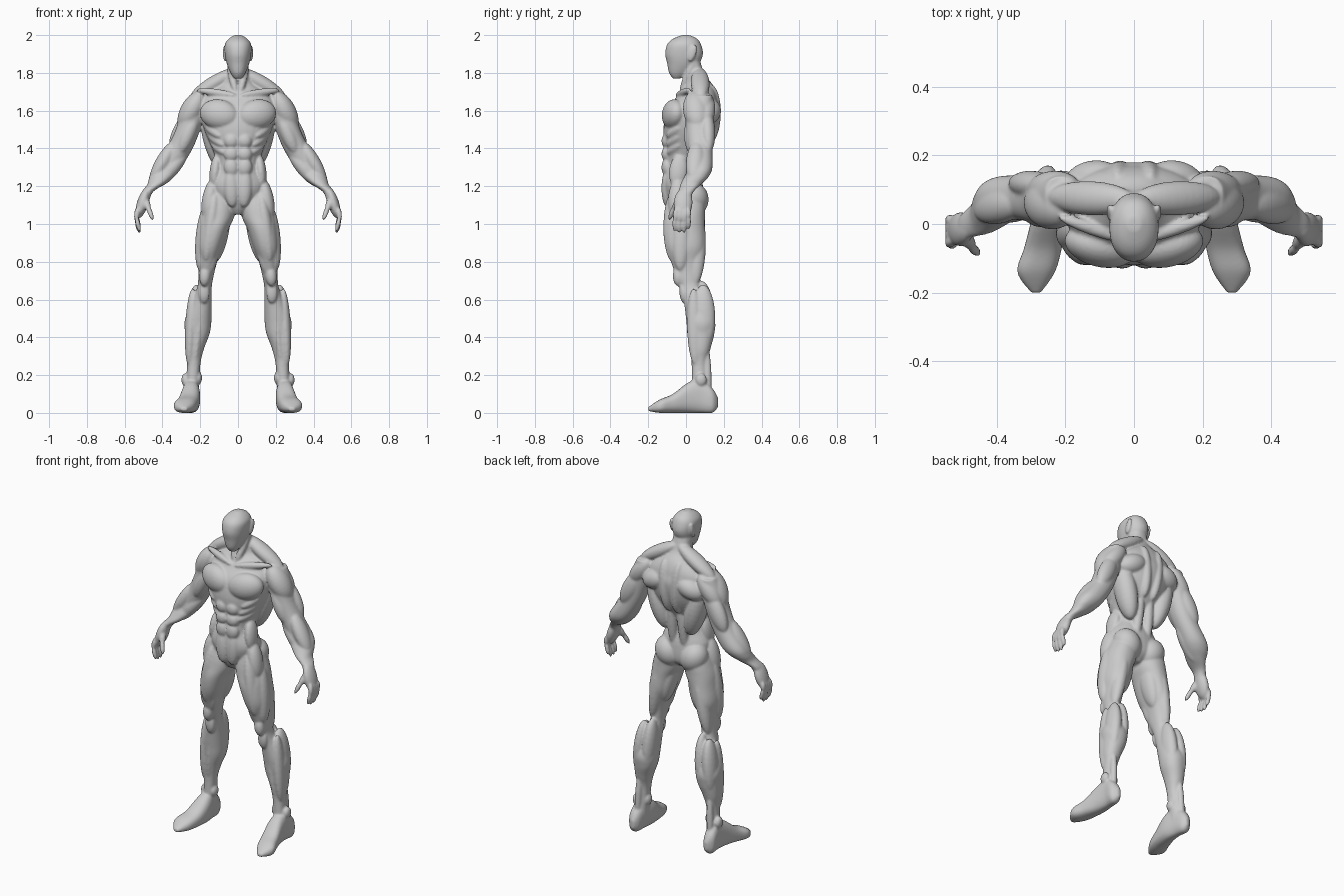
import bpy
import bmesh
from math import cos, sin, pi, copysign
from mathutils import Vector, Matrix

default_cube = bpy.data.objects.get("Cube")
if default_cube:
    bpy.data.objects.remove(default_cube, do_unlink=True)

bm = bmesh.new()
SIDES, STEPS = 32, 5


def section(height, inner, outer, front, back):
    """Level slice through a limb."""
    return height, inner, outer, front, back


def core_section(height, half_width, front, back):
    """Level slice through the torso or head, symmetric about the middle."""
    return height, -half_width, half_width, front, back


def foot_section(reach, inner, outer, sole, instep):
    """Upright slice across the foot."""
    return reach, inner, outer, sole, instep


def spline(before, start, end, after, t):
    """Smooth blend between two neighbouring slices."""
    return [0.5 * (2 * q + (r - p) * t + (2 * p - 5 * q + 4 * r - s) * t * t
                   + (3 * q - p - 3 * r + s) * t ** 3)
            for p, q, r, s in zip(before, start, end, after)]


def rounded(value, power):
    return copysign(abs(value) ** (2 / power), value)


def loft(*slices, upright=True, power=2.2):
    """Skin rounded slices, stacked along z when upright or else along y."""
    last = len(slices) - 1
    dense = []
    for i in range(last):
        for step in range(STEPS):
            dense.append(spline(slices[max(i - 1, 0)], slices[i], slices[i + 1],
                                slices[min(i + 2, last)], step / STEPS))
    dense.append(slices[last])
    rings = []
    for position, u_low, u_high, v_low, v_high in dense:
        ring = []
        for k in range(SIDES):
            angle = 2 * pi * k / SIDES
            u = (u_low + u_high + (u_high - u_low) * rounded(cos(angle), power)) / 2
            v = (v_low + v_high + (v_high - v_low) * rounded(sin(angle), power)) / 2
            ring.append(bm.verts.new((u, v, position) if upright else (u, position, v)))
        rings.append(ring)
    for lower, upper in zip(rings, rings[1:]):
        for k in range(SIDES):
            after = (k + 1) % SIDES
            bm.faces.new((lower[k], lower[after], upper[after], upper[k]))
    bm.faces.new(rings[0])
    bm.faces.new(rings[-1])


def muscle(start, end, width, depth):
    """Stretched ellipsoid from start to end; depth is measured front to back."""
    start, end = Vector(start), Vector(end)
    axis = (end - start).normalized()
    side = Vector((0, 1, 0)).cross(axis).normalized()
    frame = Matrix((side, axis.cross(side), axis)).transposed().to_4x4()
    size = Matrix.Diagonal((width, depth, (end - start).length / 2, 1))
    place = Matrix.Translation((start + end) / 2) @ frame @ size
    bmesh.ops.create_uvsphere(bm, u_segments=24, v_segments=16, radius=1, matrix=place)


def build_torso():
    loft(core_section(height=1.05, half_width=.03, front=-.07, back=.04),
         core_section(height=1.1, half_width=.09, front=-.1, back=.09),
         core_section(height=1.2, half_width=.15, front=-.12, back=.09),
         core_section(height=1.3, half_width=.11, front=-.11, back=.07),
         core_section(height=1.38, half_width=.13, front=-.11, back=.1),
         core_section(height=1.5, half_width=.18, front=-.12, back=.16),
         core_section(height=1.6, half_width=.2, front=-.1, back=.18),
         core_section(height=1.66, half_width=.19, front=-.06, back=.17),
         core_section(height=1.7, half_width=.15, front=-.03, back=.16),
         core_section(height=1.74, half_width=.09, front=0, back=.14),
         core_section(height=1.79, half_width=.06, front=0, back=.1),
         core_section(height=1.88, half_width=.05, front=-.01, back=.07))
    # Chest plate, collar bone, neck cord, neck-to-shoulder slope
    muscle(start=(0, -.09, 1.56), end=(.2, -.04, 1.6), width=.08, depth=.06)
    muscle(start=(.01, -.05, 1.68), end=(.22, .02, 1.71), width=.02, depth=.02)
    muscle(start=(.05, .04, 1.86), end=(.01, -.03, 1.69), width=.02, depth=.02)
    muscle(start=(0, .07, 1.82), end=(.25, .08, 1.67), width=.04, depth=.05)
    # Abdominals in rows, then ribs and flank
    for z, tall in ((1.44, .04), (1.37, .04), (1.3, .05), (1.19, .1)):
        muscle(start=(.03, -.1, z - tall), end=(.04, -.1, z + tall), width=.04, depth=.03)
    for rib in range(3):
        slide = Vector((-.015, 0, -.045)) * rib
        muscle(start=slide + Vector((.17, -.02, 1.52)),
               end=slide + Vector((.09, -.1, 1.46)), width=.024, depth=.024)
    muscle(start=(.11, -.03, 1.37), end=(.13, -.05, 1.19), width=.03, depth=.05)
    # Side of back, shoulder blade, upper back, spinal column
    muscle(start=(.17, .08, 1.62), end=(.08, .07, 1.28), width=.06, depth=.07)
    muscle(start=(.04, .14, 1.63), end=(.2, .11, 1.56), width=.06, depth=.06)
    muscle(start=(.05, .13, 1.74), end=(.03, .12, 1.42), width=.04, depth=.06)
    muscle(start=(.03, .1, 1.5), end=(.04, .06, 1.16), width=.03, depth=.03)
    # Seat
    muscle(start=(.04, .04, 1.05), end=(.13, .04, 1.21), width=.08, depth=.08)


def build_head():
    loft(core_section(height=1.77, half_width=.02, front=-.07, back=-.03),
         core_section(height=1.8, half_width=.04, front=-.09, back=.02),
         core_section(height=1.85, half_width=.06, front=-.1, back=.07),
         core_section(height=1.9, half_width=.07, front=-.11, back=.09),
         core_section(height=1.95, half_width=.07, front=-.1, back=.08),
         core_section(height=1.98, half_width=.05, front=-.07, back=.06),
         core_section(height=2, half_width=.02, front=-.02, back=.02))
    # Ear
    muscle(start=(.07, .02, 1.86), end=(.07, .05, 1.95), width=.01, depth=.02)


def build_arm():
    loft(section(height=1.68, inner=.17, outer=.26, front=.03, back=.14),
         section(height=1.6, inner=.17, outer=.3, front=0, back=.14),
         section(height=1.5, inner=.2, outer=.33, front=0, back=.14),
         section(height=1.4, inner=.24, outer=.38, front=.01, back=.14),
         section(height=1.3, inner=.3, outer=.45, front=.01, back=.14),
         section(height=1.25, inner=.34, outer=.47, front=-.01, back=.12),
         section(height=1.21, inner=.39, outer=.48, front=-.03, back=.08),
         section(height=1.17, inner=.45, outer=.51, front=-.04, back=.04),
         section(height=1.12, inner=.47, outer=.52, front=-.05, back=.02))
    # Shoulder cap, biceps and triceps
    muscle(start=(.19, .04, 1.7), end=(.3, .07, 1.5), width=.06, depth=.07)
    muscle(start=(.17, .11, 1.69), end=(.3, .1, 1.52), width=.05, depth=.05)
    muscle(start=(.22, .03, 1.58), end=(.31, .03, 1.37), width=.04, depth=.04)
    muscle(start=(.24, .11, 1.6), end=(.35, .12, 1.38), width=.05, depth=.04)
    # Outer and inner forearm
    muscle(start=(.33, .06, 1.44), end=(.46, .04, 1.22), width=.04, depth=.05)
    muscle(start=(.27, .06, 1.39), end=(.43, .03, 1.2), width=.04, depth=.04)
    # Palm, fingers and thumb
    muscle(start=(.48, -.01, 1.19), end=(.53, -.02, 1.03), width=.03, depth=.05)
    for y, lift in ((-.06, .01), (-.036, 0), (-.01, 0), (.014, .02)):
        muscle(start=(.53, y * .8, 1.09), end=(.54, y, 1.01 + lift),
               width=.015, depth=.015)
        muscle(start=(.54, y, 1.03 + lift), end=(.52, y, .95 + lift),
               width=.013, depth=.013)
    muscle(start=(.5, -.02, 1.15), end=(.47, -.07, 1.07), width=.02, depth=.02)
    muscle(start=(.48, -.06, 1.1), end=(.45, -.09, 1.02), width=.014, depth=.014)


def build_leg():
    loft(section(height=1.18, inner=.05, outer=.15, front=-.08, back=.08),
         section(height=1.1, inner=.02, outer=.18, front=-.1, back=.1),
         section(height=1.04, inner=.02, outer=.2, front=-.11, back=.1),
         section(height=.97, inner=.05, outer=.21, front=-.12, back=.1),
         section(height=.88, inner=.08, outer=.22, front=-.11, back=.1),
         section(height=.8, inner=.11, outer=.21, front=-.08, back=.08),
         section(height=.72, inner=.13, outer=.21, front=-.05, back=.07),
         section(height=.65, inner=.14, outer=.22, front=-.02, back=.08),
         section(height=.5, inner=.14, outer=.28, front=0, back=.15),
         section(height=.42, inner=.15, outer=.28, front=.01, back=.15),
         section(height=.34, inner=.18, outer=.28, front=.02, back=.13),
         section(height=.25, inner=.2, outer=.27, front=.03, back=.11),
         section(height=.08, inner=.21, outer=.28, front=.03, back=.13))
    # Thigh: hip, front, outer, inner teardrop, inner and rear bellies
    muscle(start=(.13, -.04, 1.24), end=(.17, -.05, 1.02), width=.04, depth=.05)
    muscle(start=(.12, -.07, 1.17), end=(.17, -.07, .8), width=.04, depth=.05)
    muscle(start=(.17, -.02, 1.1), end=(.2, -.03, .75), width=.04, depth=.05)
    muscle(start=(.11, -.05, .98), end=(.15, -.03, .73), width=.03, depth=.04)
    muscle(start=(.06, .01, 1.1), end=(.12, .03, .8), width=.04, depth=.06)
    muscle(start=(.12, .06, 1.08), end=(.19, .05, .68), width=.04, depth=.05)
    # Knee cap and the pad beneath
    muscle(start=(.17, -.04, .78), end=(.18, -.04, .67), width=.03, depth=.03)
    muscle(start=(.18, -.02, .69), end=(.18, -.01, .58), width=.03, depth=.02)
    # Calf heads and shin
    muscle(start=(.17, .08, .7), end=(.19, .1, .37), width=.04, depth=.06)
    muscle(start=(.22, .09, .68), end=(.25, .1, .35), width=.04, depth=.06)
    muscle(start=(.24, .04, .66), end=(.26, .05, .25), width=.03, depth=.04)
    muscle(start=(.19, .02, .62), end=(.23, .05, .24), width=.02, depth=.03)
    # Ankle bones and heel cord
    muscle(start=(.28, .08, .21), end=(.28, .08, .14), width=.02, depth=.03)
    muscle(start=(.21, .07, .22), end=(.21, .07, .15), width=.02, depth=.03)
    muscle(start=(.24, .11, .36), end=(.25, .12, .06), width=.02, depth=.02)


def build_foot():
    loft(foot_section(reach=.17, inner=.24, outer=.26, sole=.03, instep=.08),
         foot_section(reach=.14, inner=.22, outer=.29, sole=0, instep=.13),
         foot_section(reach=.08, inner=.21, outer=.29, sole=0, instep=.18),
         foot_section(reach=.01, inner=.2, outer=.3, sole=0, instep=.16),
         foot_section(reach=-.07, inner=.21, outer=.32, sole=0, instep=.1),
         foot_section(reach=-.14, inner=.23, outer=.34, sole=0, instep=.07),
         foot_section(reach=-.2, inner=.27, outer=.3, sole=.01, instep=.03),
         upright=False, power=2.5)


for build_part in (build_torso, build_head, build_arm, build_leg, build_foot):
    build_part()
bmesh.ops.recalc_face_normals(bm, faces=bm.faces)
mesh = bpy.data.meshes.new("body")
bm.to_mesh(mesh)
bm.free()
mesh.shade_smooth()
body = bpy.data.objects.new("body", mesh)
bpy.context.collection.objects.link(body)

# Mirror the left half, fuse all volumes and soften the joins
mirror = body.modifiers.new("mirror", "MIRROR")
mirror.use_mirror_merge = False
fuse = body.modifiers.new("fuse", "REMESH")
fuse.mode = "VOXEL"
fuse.voxel_size = .006
fuse.use_smooth_shade = True
soften = body.modifiers.new("soften", "SMOOTH")
soften.iterations = 7

clay = bpy.data.materials.new("clay_grey")
clay.use_nodes = True
clay.diffuse_color = (.6, .6, .6, 1)
shader = clay.node_tree.nodes["Principled BSDF"]
shader.inputs["Base Color"].default_value = clay.diffuse_color
mesh.materials.append(clay)
